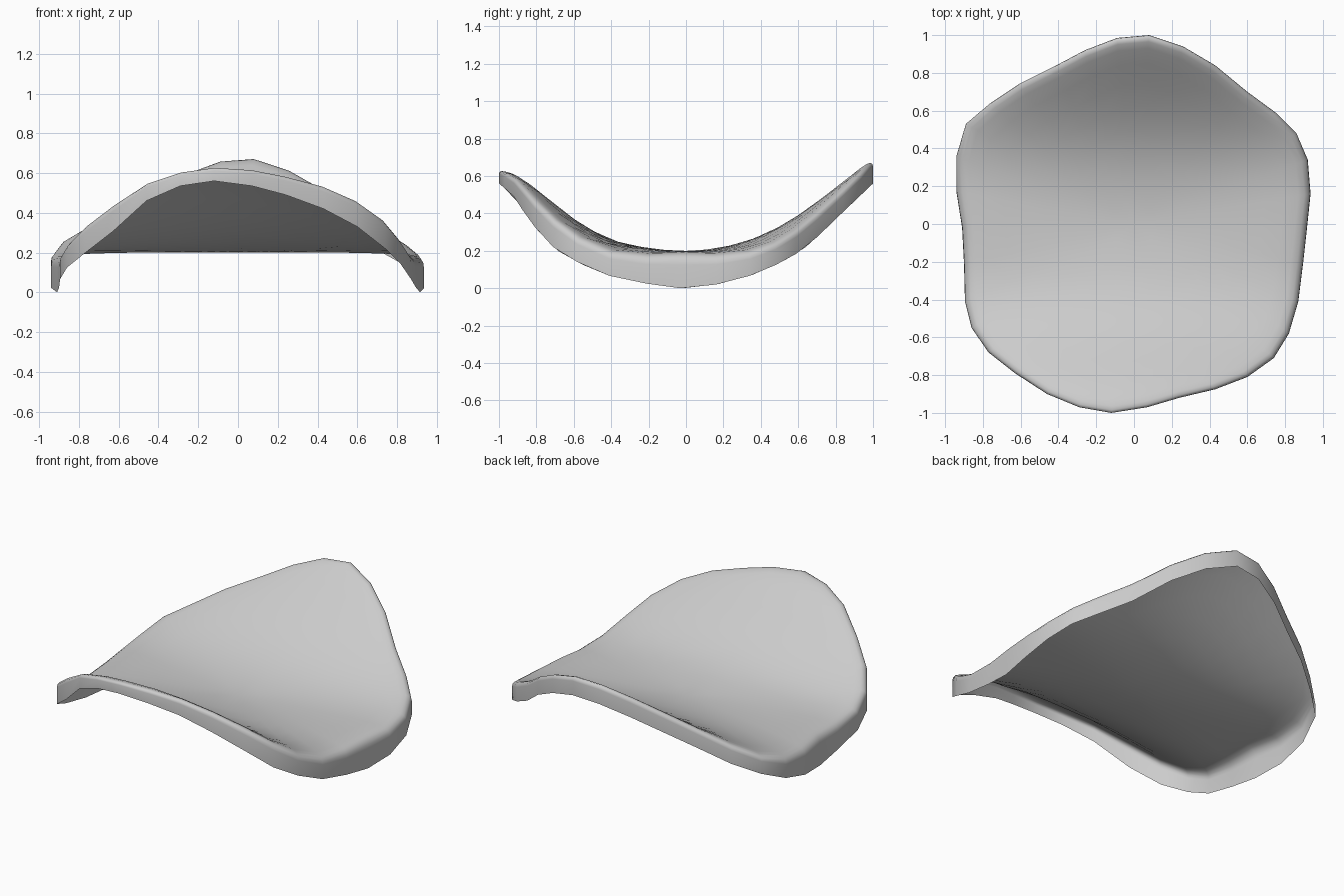
import bpy, bmesh, math

if "Cube" in bpy.data.objects:
    bpy.data.objects.remove(bpy.data.objects["Cube"])

# Outline seen from above, clockwise from the back tip
OUTLINE = [
    (.08, 1.0), (.26, .94), (.43, .84), (.60, .70), (.75, .59), (.86, .48),
    (.92, .34), (.935, .16), (.915, -.03), (.895, -.21), (.87, -.41),
    (.82, -.58), (.74, -.71), (.60, -.81), (.43, -.875), (.24, -.92),
    (.07, -.97), (-.12, -1.0), (-.29, -.97), (-.46, -.90), (-.63, -.79),
    (-.77, -.68), (-.86, -.55), (-.895, -.41), (-.90, -.21), (-.91, -.02),
    (-.94, .17), (-.94, .36), (-.89, .53), (-.76, .64), (-.61, .74),
    (-.43, .83), (-.26, .92), (-.09, .985)]

# Height of the sheet along its middle, and of the lower skirt edge, by y
SHEET = [(-1, .645), (-.89, .595), (-.75, .49), (-.6, .37), (-.4, .26), (-.2, .215),
         (0, .2), (.2, .22), (.4, .28), (.6, .39), (.75, .50), (.89, .61), (1, .70)]
SKIRT = [(-1, .56), (-.97, .535), (-.92, .49), (-.875, .42), (-.81, .33),
         (-.71, .22), (-.58, .14), (-.42, .07), (-.24, .03), (-.02, 0),
         (.15, .018), (.35, .07), (.5, .135), (.64, .22), (.8, .37), (1, .56)]


def curve(knots, y):
    """Smooth (Hermite) lookup through the knots."""
    n = len(knots)

    def slope(k):
        a, b = knots[max(k - 1, 0)], knots[min(k + 1, n - 1)]
        return (b[1] - a[1]) / (b[0] - a[0])
    y = min(max(y, knots[0][0]), knots[-1][0])
    k = next(k for k in range(n - 1) if y <= knots[k + 1][0])
    (y0, z0), (y1, z1) = knots[k], knots[k + 1]
    d = y1 - y0
    t = (y - y0) / d
    return ((2*t**3 - 3*t*t + 1) * z0 + (t**3 - 2*t*t + t) * d * slope(k)
            + (3*t*t - 2*t**3) * z1 + (t**3 - t*t) * d * slope(k + 1))


def sheet_z(x, y):
    return curve(SHEET, y) - .18 * x * x * abs(y)


# Rings: (scale of outline, blend from sheet height down to skirt edge)
RINGS = [(.12, 0), (.25, 0), (.38, 0), (.5, 0), (.62, 0), (.74, 0), (.85, 0), (.93, .02),
         (.965, .06), (.985, .13), (.997, .24), (1, .36), (1, 1)]

bm = bmesh.new()
center = bm.verts.new((0, 0, sheet_z(0, 0)))
rings = []
for s, t in RINGS:
    ring = []
    for px, py in OUTLINE:
        x, y = px * s, py * s
        z = sheet_z(x, y) * (1 - t) + curve(SKIRT, py) * t
        ring.append(bm.verts.new((x, y, z)))
    rings.append(ring)

# Curved sheet, rounded rim and skirt
n = len(OUTLINE)
for i in range(n):
    j = (i + 1) % n
    bm.faces.new((center, rings[0][j], rings[0][i]))
    for a, b in zip(rings, rings[1:]):
        bm.faces.new((a[i], a[j], b[j], b[i]))

mesh = bpy.data.meshes.new("curved_shell")
bm.to_mesh(mesh)
bm.free()
shell = bpy.data.objects.new("curved_shell", mesh)
bpy.context.collection.objects.link(shell)
bpy.context.view_layer.objects.active = shell
shell.select_set(True)
bpy.ops.object.shade_smooth_by_angle(angle=math.radians(50))
